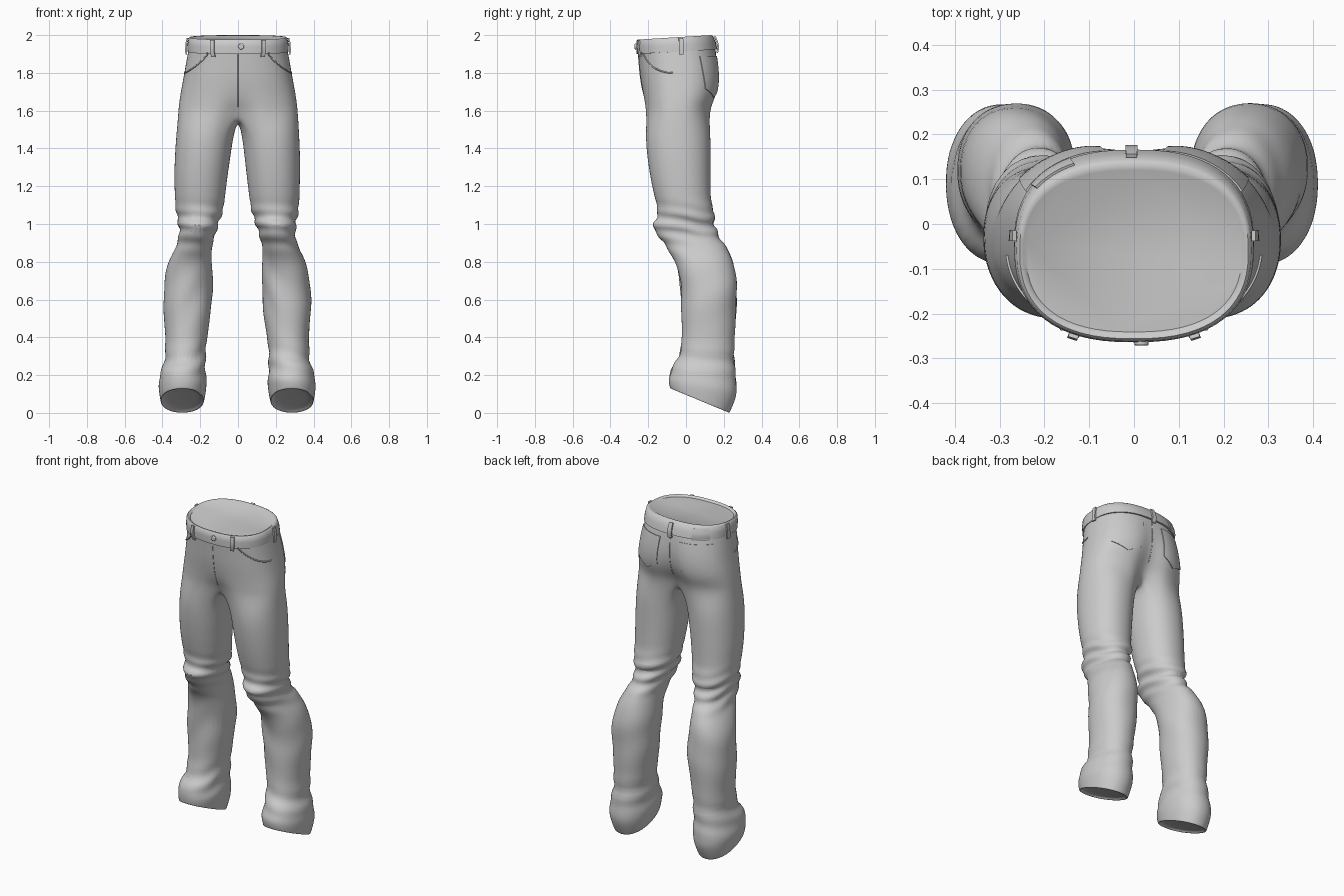
import bpy, bmesh, math
from math import sin, cos, radians, exp, pi
from mathutils import Vector
from mathutils.bvhtree import BVHTree

if "Cube" in bpy.data.objects:
    bpy.data.objects.remove(bpy.data.objects["Cube"])

NO, NI = 24, 8          # segments of the outer and inner arc of a leg ring
AXIS_Y = -0.05          # centre of the hips

# hip half rings: z, half width, front y, back y, back crease, front crease
HIPS = [(1.925, .262, -.256, .158, .004, 0), (1.86, .274, -.250, .173, .012, 0),
        (1.78, .288, -.244, .184, .022, 0), (1.70, .303, -.233, .178, .035, .004),
        (1.64, .312, -.226, .152, .045, .018), (1.59, .317, -.222, .137, .055, .045)]
# leg rings: z, inner x, outer x, front y, back y, tilt (front up)
LEGS = [(1.48, .020, .324, -.216, .131, 0), (1.35, .035, .330, -.206, .130, 0),
        (1.20, .052, .328, -.181, .130, 0), (1.11, .064, .324, -.157, .132, 0),
        (1.06, .072, .319, -.150, .156, .01), (1.02, .088, .310, -.156, .142, .01),
        (.985, .100, .304, -.176, .164, .01), (.945, .110, .303, -.168, .168, .01),
        (.905, .124, .310, -.115, .198, 0), (.86, .130, .328, -.098, .225, 0),
        (.80, .130, .360, -.052, .252, 0), (.70, .125, .386, -.030, .269, 0),
        (.58, .125, .388, -.025, .269, 0), (.40, .155, .375, -.020, .258, 0),
        (.29, .165, .376, -.032, .252, .01), (.225, .162, .396, -.066, .264, .03),
        (.17, .157, .412, -.086, .269, .038), (.13, .157, .412, -.094, .268, .048),
        (.068, .170, .402, -.086, .232, .066)]


def spow(v, p):
    return math.copysign(abs(v) ** p, v)


def add_object(name, bm, smooth=40):
    bmesh.ops.recalc_face_normals(bm, faces=bm.faces)
    me = bpy.data.meshes.new(name)
    bm.to_mesh(me)
    bm.free()
    ob = bpy.data.objects.new(name, me)
    bpy.context.collection.objects.link(ob)
    if smooth:
        me.shade_smooth()
        me.set_sharp_from_angle(angle=radians(smooth))
    return ob


def apply_modifiers(ob):
    dg = bpy.context.evaluated_depsgraph_get()
    me = bpy.data.meshes.new_from_object(ob.evaluated_get(dg))
    ob.modifiers.clear()
    ob.data = me


def bridge(bm, a, b, closed=True):
    n = len(a)
    for i in range(n if closed else n - 1):
        j = (i + 1) % n
        bm.faces.new((a[i], a[j], b[j], b[i]))


# ---- trousers: half hips and one leg, mirrored ----
bm = bmesh.new()
prev = None
for z, rx, yf, yb, cb, cf in HIPS:
    row = []
    for i in range(NO + 1):
        t = -pi / 2 + pi * i / NO
        x = 0 if i in (0, NO) else rx * spow(cos(t), .84)
        y = (yf + yb) / 2 + (yb - yf) / 2 * spow(sin(t), .84)
        y += (cf if t < 0 else -cb) * exp(-(x / .07) ** 2)
        row.append(bm.verts.new((x, y, z)))
    if prev:
        bridge(bm, prev, row, False)
    prev = row
# crotch seam between the two ends of the last hip ring
back, front = prev[-1].co.copy(), prev[0].co.copy()
for i in range(1, NI):
    p = back.lerp(front, i / NI)
    p.z -= .045 * sin(pi * i / NI) ** .7
    prev.append(bm.verts.new(p))
for z, xi, xo, yf, yb, tilt in LEGS:
    row = []
    for i in range(NO + NI):
        t = radians(-135 + 270 * i / NO) if i <= NO else radians(135 + 90 * (i - NO) / NI)
        s = spow(sin(t), .93)
        row.append(bm.verts.new(((xi + xo) / 2 + (xo - xi) / 2 * spow(cos(t), .93),
                                 (yf + yb) / 2 + (yb - yf) / 2 * s, z - tilt * s)))
    bridge(bm, prev, row)
    prev = row
# turned-in hem and closed sole
centre = sum((v.co for v in prev), Vector()) / len(prev)
for k, up in ((.985, -.003), (.93, 0), (.91, .02)):
    row = [bm.verts.new(centre.lerp(v.co, k) + Vector((0, 0, up))) for v in prev]
    bridge(bm, prev, row)
    prev = row
bm.faces.new(prev)
trousers = add_object("trousers", bm)
m = trousers.modifiers.new("mirror", 'MIRROR')
m.merge_threshold = .0005
m = trousers.modifiers.new("subdivide", 'SUBSURF')
m.levels = 2
apply_modifiers(trousers)

# cloth folds at knees, calves and ankles
for v in trousers.data.vertices:
    x, y, z = v.co
    n = v.normal.copy()
    a = math.atan2(y - .05, abs(x) - .23)
    side = .6 if x > 0 else -.6
    d = .006 * exp(-((z - 1.0) / .09) ** 2) * sin(z * 85 + 2.2 * sin(a + side))
    d += .005 * exp(-((z - .27) / .09) ** 2) * sin(z * 55 + 2 * cos(a - side))
    d += .004 * exp(-((z - .65) / .15) ** 2) * sin(z * 22 + 3 * cos(a + side))
    if .1 < z < 1.5:
        v.co += n * d
    if x < 0:
        v.co.x -= .009 * min(1, max(0, (1.55 - z) / .3))
trousers.data.shade_smooth()

# ---- waistband with closed top ----
bm = bmesh.new()
prev = None
# z, half width, front y, back y, slope (back up)
for z, rx, yf, yb, slope in [(1.912, .258, -.250, .154, .012), (1.912, .268, -.262, .166, .012),
                             (1.95, .267, -.264, .158, .012), (1.982, .262, -.262, .144, .012),
                             (1.988, .255, -.256, .135, .012), (1.986, .247, -.248, .120, .012),
                             (1.978, .240, -.241, .105, .012)]:
    row = []
    for i in range(64):
        t = 2 * pi * i / 64
        s = spow(sin(t), .82)
        row.append(bm.verts.new((rx * spow(cos(t), .82),
                                 (yf + yb) / 2 + (yb - yf) / 2 * s, z + slope * s)))
    if prev:
        bridge(bm, prev, row)
    prev = row
bm.faces.new(prev)
waistband = add_object("waistband", bm, 50)

# ---- surface lookup for everything sewn on ----
verts, polys = [], []
for ob in (trousers, waistband):
    base = len(verts)
    verts += [v.co.copy() for v in ob.data.vertices]
    polys += [[base + i for i in p.vertices] for p in ob.data.polygons]
tree = BVHTree.FromPolygons(verts, polys)


def surface(deg, z, off=0):
    d = Vector((cos(radians(deg)), sin(radians(deg)), 0))
    p = tree.ray_cast(Vector((0, AXIS_Y, z)) + d * 2, -d)[0]
    return p + d * off


def patch(name, outline, nu, nv, off, thick):
    """Cloth piece laid on the body; outline(u, v) gives angle and height."""
    bm = bmesh.new()
    prev = None
    for j in range(nv + 1):
        row = [bm.verts.new(surface(*outline(i / nu, j / nv), off)) for i in range(nu + 1)]
        if prev:
            bridge(bm, prev, row, False)
        prev = row
    ob = add_object(name, bm)
    m = ob.modifiers.new("thickness", 'SOLIDIFY')
    m.thickness, m.offset = thick, 0
    apply_modifiers(ob)
    ob.data.set_sharp_from_angle(angle=radians(40))


def seam(name, points, radius):
    cu = bpy.data.curves.new(name, 'CURVE')
    cu.dimensions = '3D'
    cu.bevel_depth, cu.bevel_resolution = radius, 2
    sp = cu.splines.new('POLY')
    sp.points.add(len(points) - 1)
    for q, p in zip(sp.points, points):
        q.co = (*p, 1)
    bpy.context.collection.objects.link(bpy.data.objects.new(name, cu))


for label, flip in (("right", lambda a: a), ("left", lambda a: 180 - a)):
    # back pocket, pointed at the bottom
    def pocket(u, v):
        w = 1 - .18 * v
        bottom = 1.715 - .045 * (1 - abs(2 * u - 1))
        return flip(50 + 46 * (u - .5) * w), 1.89 + (bottom - 1.89) * v
    patch(label + "_back_pocket", pocket, 12, 12, .002, .006)
    # curved front pocket opening
    seam(label + "_front_pocket_edge",
         [surface(flip(-49 + 45 * u), 1.91 - .11 * sin(u * pi / 2) ** .8, .001)
          for u in [i / 20 for i in range(21)]], .004)
    # front and side belt loops
    for kind, a in (("front", -56), ("side", 5)):
        patch(f"{label}_{kind}_belt_loop",
              lambda u, v: (flip(a + 5 * (u - .5)), 1.885 + .088 * v + (.012 if a > 0 else 0)),
              1, 3, .008, .009)

patch("back_belt_loop", lambda u, v: (88 + 7 * u, 1.905 + .088 * v), 1, 3, .008, .009)
patch("waist_label", lambda u, v: (126 + 23 * u, 1.915 + .07 * v), 6, 3, .003, .006)
seam("fly_seam", [surface(-90, 1.9 - .28 * i / 20) for i in range(21)], .002)
seam("back_seam", [surface(90, 1.92 - .26 * i / 20) for i in range(21)], .002)

# ---- button ----
p = surface(-85.5, 1.94)
bpy.ops.mesh.primitive_cylinder_add(vertices=24, radius=.016, depth=.016, location=p,
                                    rotation=(pi / 2, 0, 0))
button = bpy.context.object
button.name = "button"
bv = button.modifiers.new("rounded", 'BEVEL')
bv.width, bv.segments = .004, 2
bpy.ops.object.shade_smooth_by_angle()
